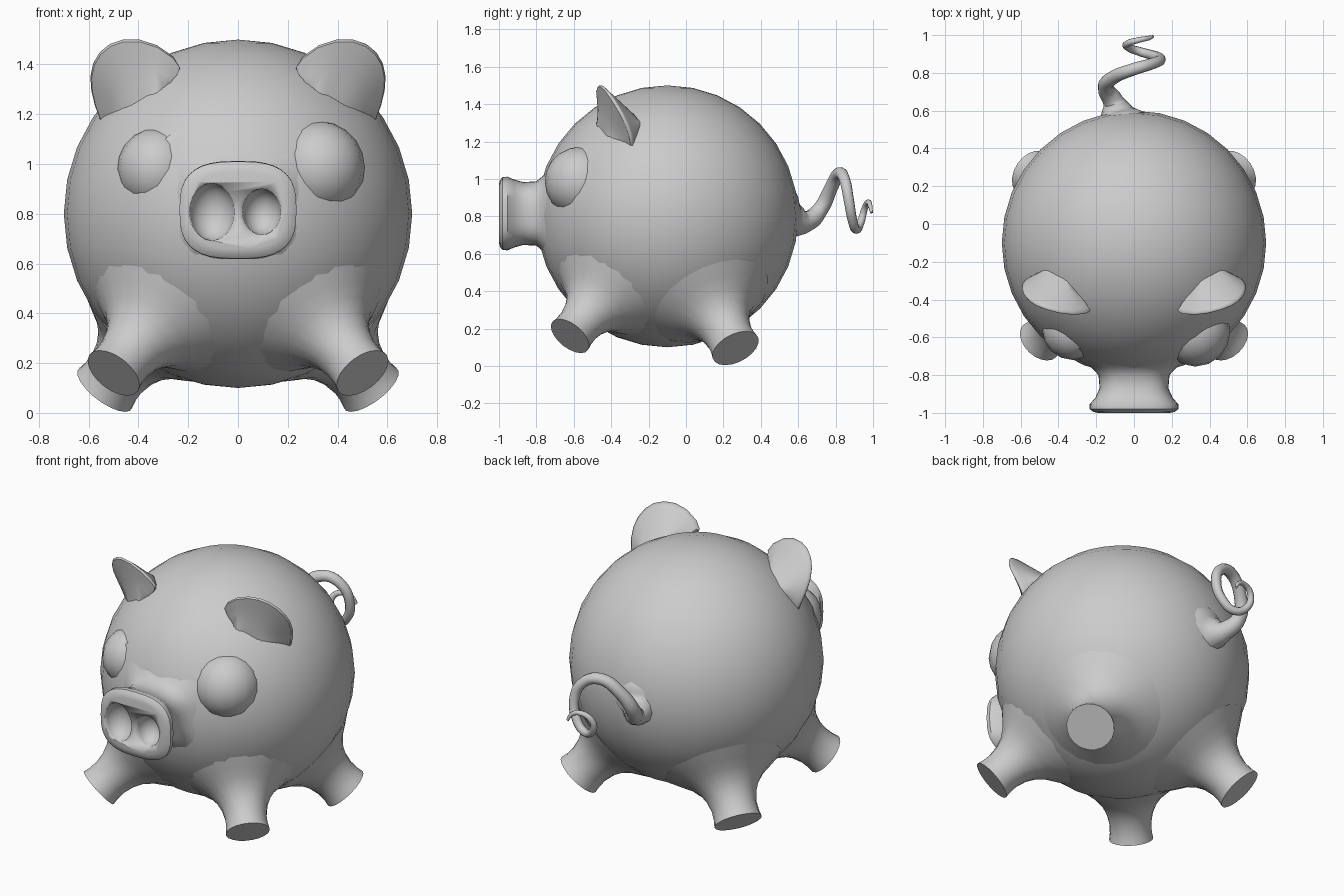
import bpy, bmesh
from math import sin, cos, pi, copysign
from mathutils import Vector

if "Cube" in bpy.data.objects:
    bpy.data.objects.remove(bpy.data.objects["Cube"])

C = Vector((0, -0.1, 0.8))  # body centre


def finish(ob, name, angle=0.7):
    ob.name = name
    bpy.ops.object.select_all(action='DESELECT')
    ob.select_set(True)
    bpy.context.view_layer.objects.active = ob
    bpy.ops.object.shade_smooth_by_angle(angle=angle)
    return ob


def ball(name, loc, scale, segs=32, rings=16):
    bpy.ops.mesh.primitive_uv_sphere_add(segments=segs, ring_count=rings, radius=1, location=loc)
    ob = bpy.context.object
    ob.scale = scale
    bpy.ops.object.transform_apply(location=False, rotation=False, scale=True)
    return finish(ob, name)


def loft(name, rings, closed=True, angle=0.7):
    """Skin a list of point rings and cap both ends."""
    bm = bmesh.new()
    vs = [[bm.verts.new(p) for p in r] for r in rings]
    n = len(vs[0])
    for a, b in zip(vs, vs[1:]):
        for i in range(n if closed else n - 1):
            j = (i + 1) % n
            bm.faces.new((a[i], a[j], b[j], b[i]))
    bm.faces.new(vs[0])
    bm.faces.new(vs[-1])
    bmesh.ops.recalc_face_normals(bm, faces=bm.faces)
    me = bpy.data.meshes.new(name)
    bm.to_mesh(me)
    bm.free()
    ob = bpy.data.objects.new(name, me)
    bpy.context.collection.objects.link(ob)
    return finish(ob, name, angle)


# Round body
ball("body", C, (0.7, 0.7, 0.7))

# Bulging eyes, one larger than the other
ball("eye_left", (-0.325, -0.56, 0.98), (0.16, 0.16, 0.165), 16, 10)
ball("eye_right", (0.325, -0.565, 0.985), (0.185, 0.19, 0.187), 16, 10)

# Legs: flared profiles (distance from body centre, radius) pointing outward
LEG = [(0.61, 0.30), (0.66, 0.24), (0.70, 0.19), (0.75, 0.15), (0.80, 0.127),
       (0.86, 0.115), (0.91, 0.116), (0.945, 0.122)]


def leg(name, foot, k):
    d = Vector(foot) - C
    stretch = d.length / LEG[-1][0]
    d.normalize()
    u = d.cross(Vector((0, 0, 1))).normalized()
    v = d.cross(u)
    loft(name, [[C + d * t * stretch + (u * cos(a) + v * sin(a)) * r * k
                 for a in (2 * pi * i / 20 for i in range(20))] for t, r in LEG])


for side, sx in (("left", -1), ("right", 1)):
    leg("front_leg_" + side, (sx * 0.5, -0.62, 0.16), 1.0)
    leg("back_leg_" + side, (sx * 0.535, 0.265, 0.095), 1.1)

# Snout: rounded rectangle sections (y, half width, half height)
SNOUT = [(-0.66, 0.38, 0.36), (-0.72, 0.285, 0.265), (-0.76, 0.225, 0.205), (-0.80, 0.188, 0.172),
         (-0.87, 0.182, 0.168), (-0.92, 0.205, 0.182), (-0.955, 0.235, 0.197),
         (-0.98, 0.235, 0.195), (-0.995, 0.215, 0.178), (-1.0, 0.19, 0.155)]


def squircle(y, w, h, n=36):
    pts = []
    for i in range(n):
        c, s = cos(2 * pi * i / n), sin(2 * pi * i / n)
        pts.append((w * copysign(abs(c) ** 0.7, c), y, 0.815 + h * copysign(abs(s) ** 0.7, s)))
    return pts


snout = loft("snout", [squircle(*s) for s in SNOUT])

# Nostrils: ellipsoid hollows cut into the snout
for name, x, w, h in (("nostril_left", -0.105, 0.09, 0.115), ("nostril_right", 0.095, 0.077, 0.092)):
    cut = ball(name + "_cutter", (x, -1.0, 0.808), (w, 0.09, h), 24, 12)
    cut.hide_render = True
    cut.hide_viewport = True
    m = snout.modifiers.new(name, 'BOOLEAN')
    m.operation = 'DIFFERENCE'
    m.object = cut
    m.solver = 'EXACT'

# Ears: curved rim, lofted down to the body in front and behind
RIM = [(0.17, -0.47, 1.37), (0.32, -0.50, 1.51), (0.48, -0.465, 1.53), (0.58, -0.42, 1.47),
       (0.62, -0.35, 1.36), (0.59, -0.29, 1.23), (0.54, -0.28, 1.10)]


def root(p, anchor):
    d = p.lerp(Vector(anchor), 0.7) - C
    return C + d.normalized() * 0.685


sections = []
for p in map(Vector, RIM):
    f, b = root(p, (0.36, -0.50, 1.20)), root(p, (0.38, -0.20, 1.30))
    sections.append([f, p.lerp(f, 0.5) + Vector((0, 0.02, 0)), p, p.lerp(b, 0.14), p.lerp(b, 0.5), b])
ear = loft("ears", sections, closed=False, angle=1.2)
ear.modifiers.new("mirror", 'MIRROR').use_mirror_merge = False
ear.modifiers.new("smooth", 'SUBSURF').levels = 1
ear.modifiers["smooth"].render_levels = 1

# Curly tail: tapering spiral tube (x, y, z, radius)
TAIL = [(-0.07, 0.53, 0.79, 0.16), (-0.09, 0.59, 0.775, 0.09), (-0.11, 0.65, 0.775, 0.055),
        (-0.15, 0.72, 0.84, 0.042), (-0.11, 0.775, 0.95, 0.036), (0.0, 0.82, 1.03, 0.033),
        (0.10, 0.85, 0.99, 0.030), (0.14, 0.87, 0.89, 0.028), (0.11, 0.89, 0.78, 0.026),
        (0.04, 0.91, 0.73, 0.024), (-0.03, 0.935, 0.77, 0.021), (-0.035, 0.955, 0.84, 0.018),
        (0.03, 0.975, 0.875, 0.015), (0.08, 0.985, 0.855, 0.012), (0.10, 0.992, 0.82, 0.008)]
cu = bpy.data.curves.new("tail", 'CURVE')
cu.dimensions = '3D'
cu.bevel_depth = 1.0
cu.bevel_resolution = 3
cu.resolution_u = 5
cu.use_fill_caps = True
sp = cu.splines.new('BEZIER')
sp.bezier_points.add(len(TAIL) - 1)
for bp, (x, y, z, r) in zip(sp.bezier_points, TAIL):
    bp.co, bp.radius = (x, y, z), r
    bp.handle_left_type = bp.handle_right_type = 'AUTO'
tail = bpy.data.objects.new("tail", cu)
bpy.context.collection.objects.link(tail)
bpy.ops.object.select_all(action='DESELECT')
tail.select_set(True)
bpy.context.view_layer.objects.active = tail
bpy.ops.object.convert(target='MESH')
finish(bpy.context.object, "tail")
